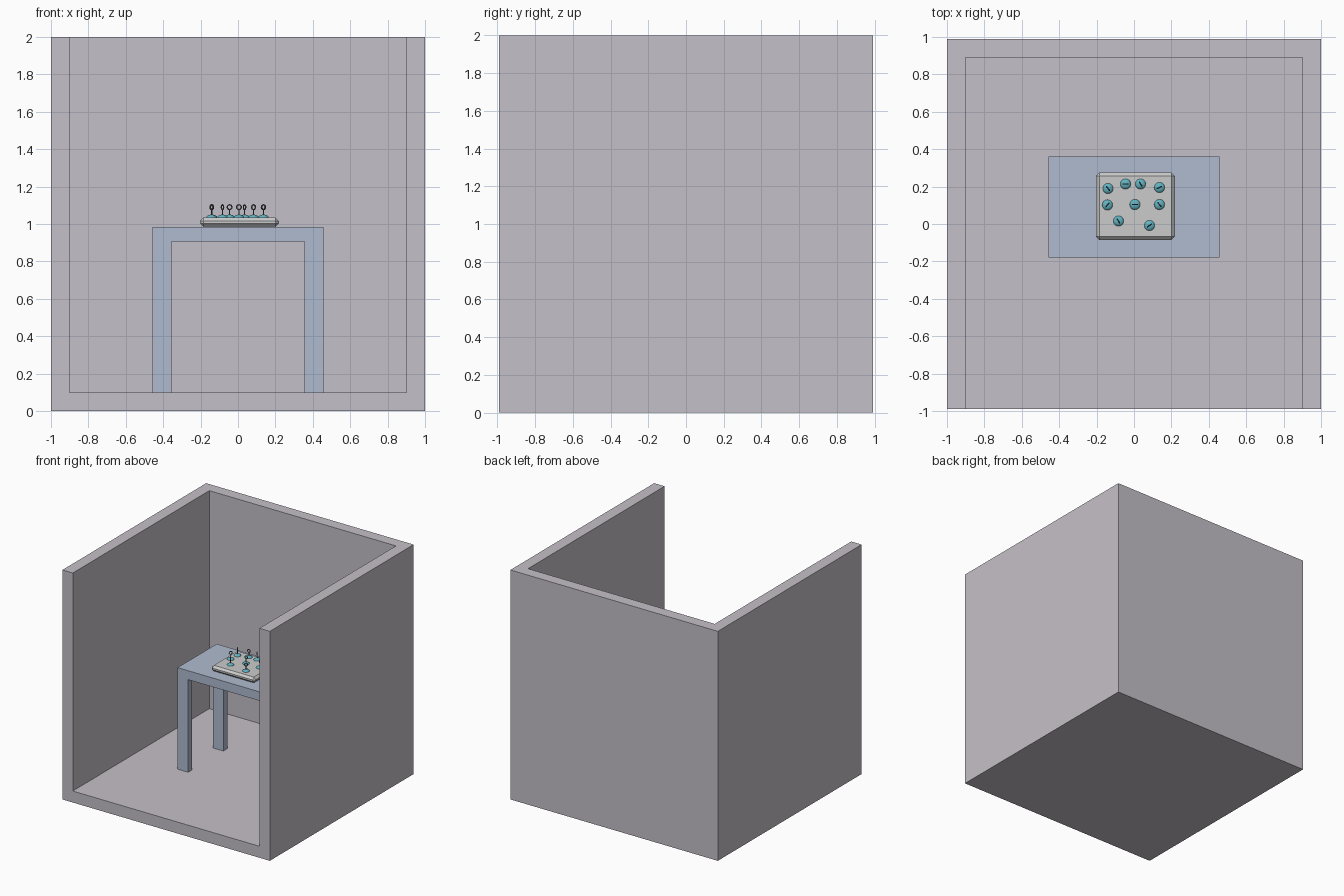
import bpy
from math import radians

if "Cube" in bpy.data.objects:
    bpy.data.objects.remove(bpy.data.objects["Cube"])


def material(name, rgb):
    m = bpy.data.materials.new(name)
    m.diffuse_color = (*rgb, 1)
    m.use_nodes = True
    m.node_tree.nodes["Principled BSDF"].inputs["Base Color"].default_value = m.diffuse_color
    return m


ROOM = material("pale_plaster", (0.56, 0.53, 0.58))
BLUE = material("blue_paint", (0.43, 0.50, 0.63))
TEAL = material("teal", (0.12, 0.45, 0.53))
DARK = material("dark_metal", (0.12, 0.12, 0.13))


def box(name, lo, hi, mat=None):
    mid = [(a + b) / 2 for a, b in zip(lo, hi)]
    bpy.ops.mesh.primitive_cube_add(size=1, location=mid)
    o = bpy.context.object
    o.name = name
    o.scale = [b - a for a, b in zip(lo, hi)]
    bpy.ops.object.transform_apply(location=False, rotation=False, scale=True)
    if mat:
        o.data.materials.append(mat)
    return o


def apply(o, mod):
    bpy.context.view_layer.objects.active = o
    bpy.ops.object.modifier_apply(modifier=mod.name)


# Room shell: block hollowed out, open at front and top
room = box("room_shell", (-1, -0.99, 0), (1, 0.99, 2), ROOM)
cutter = box("room_cutter", (-0.9, -1.2, 0.1), (0.9, 0.89, 2.2))
cutter.hide_render = True
hollow = room.modifiers.new("hollow", 'BOOLEAN')
hollow.object = cutter
hollow.solver = 'EXACT'
apply(room, hollow)
bpy.data.objects.remove(cutter)

# Table
box("table_top", (-0.457, -0.18, 0.907), (0.457, 0.36, 0.985), BLUE)
for side in (-1, 1):
    x0, x1 = sorted((side * 0.355, side * 0.457))
    for label, y0 in (("front", -0.18), ("back", 0.305)):
        name = f"{label}_{'left' if side < 0 else 'right'}_leg"
        box(name, (x0, y0, 0.1), (x1, y0 + 0.055, 0.907), BLUE)

# Tray with chamfered edges
tray = box("tray", (-0.203, -0.086, 0.985), (0.218, 0.275, 1.035))
bev = tray.modifiers.new("chamfer", 'BEVEL')
bev.width = 0.018
bev.segments = 1
apply(tray, bev)

# Pegs: x, y, heading of the ring handle
PEGS = [(-0.139, 0.190, -50), (-0.045, 0.214, 0), (0.035, 0.214, -60),
        (0.136, 0.195, 25), (-0.142, 0.102, 50), (0.005, 0.104, 0),
        (0.136, 0.104, -50), (-0.083, 0.016, -60), (0.083, -0.008, 35)]


def finish(name, mat):
    o = bpy.context.object
    o.name = name
    o.data.materials.append(mat)
    bpy.ops.object.shade_smooth_by_angle()
    return o


for i, (x, y, turn) in enumerate(PEGS, 1):
    # Flattened dome base
    bpy.ops.mesh.primitive_uv_sphere_add(segments=24, ring_count=12, radius=1,
                                         location=(x, y, 1.035))
    bpy.context.object.scale = (0.028, 0.028, 0.015)
    finish(f"peg_base_{i}", TEAL)
    # Stem
    bpy.ops.mesh.primitive_cylinder_add(vertices=12, radius=0.003, depth=0.035,
                                        location=(x, y, 1.0595))
    finish(f"peg_stem_{i}", DARK)
    # Upright ring handle
    bpy.ops.mesh.primitive_torus_add(major_segments=24, minor_segments=8,
                                     major_radius=0.0125, minor_radius=0.0035,
                                     location=(x, y, 1.09),
                                     rotation=(radians(90), 0, radians(turn)))
    finish(f"peg_ring_{i}", DARK)
